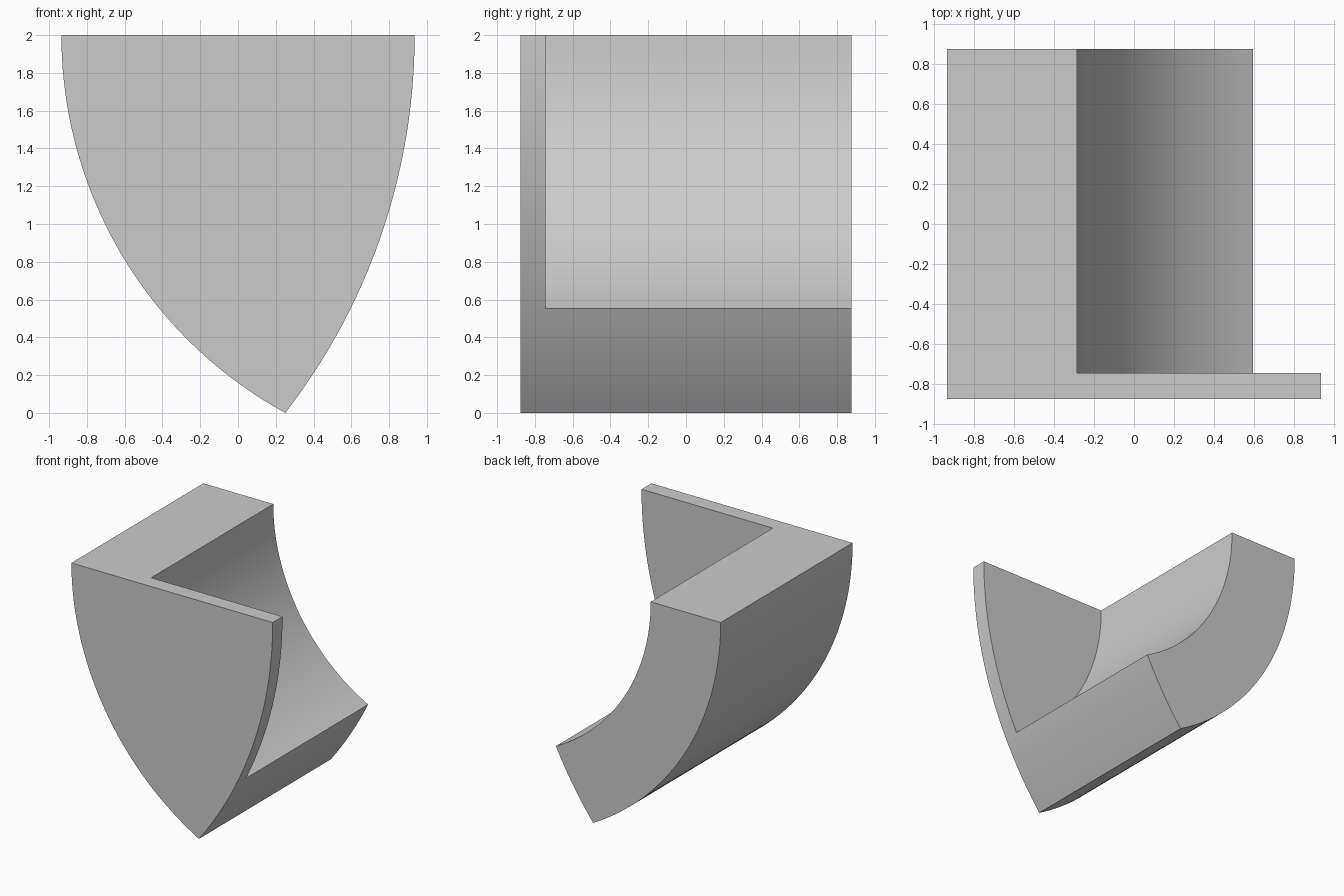
import bpy, bmesh
from math import sin, cos, asin, pi

if "Cube" in bpy.data.objects:
    bpy.data.objects.remove(bpy.data.objects["Cube"])

TOP = 2.0
HALF_DEPTH = 0.875
PLATE_BACK = -0.745      # rear face of the end plate
LEFT_CX, LEFT_R = 1.345, 2.28     # outer curve of the trough wall
RIGHT_CX, RIGHT_R = -2.327, 3.262  # curve of the plate's right edge
WALL = 0.65
STEPS = 40


def arc(cx, r, a0, a1, n=STEPS):
    """Points on a circle centred on the top edge line."""
    return [(cx + r * cos(a0 + (a1 - a0) * i / n),
             TOP + r * sin(a0 + (a1 - a0) * i / n)) for i in range(n + 1)]


def extrude_profile(name, pts, y0, y1):
    """Solid prism from an x-z profile, swept along y."""
    bm = bmesh.new()
    face = bm.faces.new([bm.verts.new((x, y0, z)) for x, z in pts])
    res = bmesh.ops.extrude_face_region(bm, geom=[face])
    moved = [g for g in res["geom"] if isinstance(g, bmesh.types.BMVert)]
    bmesh.ops.translate(bm, verts=moved, vec=(0, y1 - y0, 0))
    bmesh.ops.recalc_face_normals(bm, faces=bm.faces)
    mesh = bpy.data.meshes.new(name)
    bm.to_mesh(mesh)
    bm.free()
    obj = bpy.data.objects.new(name, mesh)
    bpy.context.collection.objects.link(obj)
    return obj


# Pointed shield silhouette: left arc down to the tip, right arc back up
left = arc(LEFT_CX, LEFT_R, pi, pi + asin(TOP / LEFT_R))
right = arc(RIGHT_CX, RIGHT_R, -asin(TOP / RIGHT_R), 0)
bracket = extrude_profile("curved_bracket", left + right[1:], -HALF_DEPTH, HALF_DEPTH)

# Hollow behind the end plate, concentric with the outer wall
hollow = extrude_profile("hollow_cutter",
                         arc(LEFT_CX, LEFT_R - WALL, 0, 2 * pi, 160)[:-1],
                         PLATE_BACK, HALF_DEPTH + 0.5)
hollow.hide_render = True

cut = bracket.modifiers.new("hollow", 'BOOLEAN')
cut.operation = 'DIFFERENCE'
cut.solver = 'EXACT'
cut.object = hollow

bpy.context.view_layer.objects.active = bracket
bracket.select_set(True)
bpy.ops.object.modifier_apply(modifier=cut.name)
bpy.data.objects.remove(hollow)

# Smooth curves, crisp edges
bpy.ops.object.shade_smooth_by_angle(angle=0.5)
